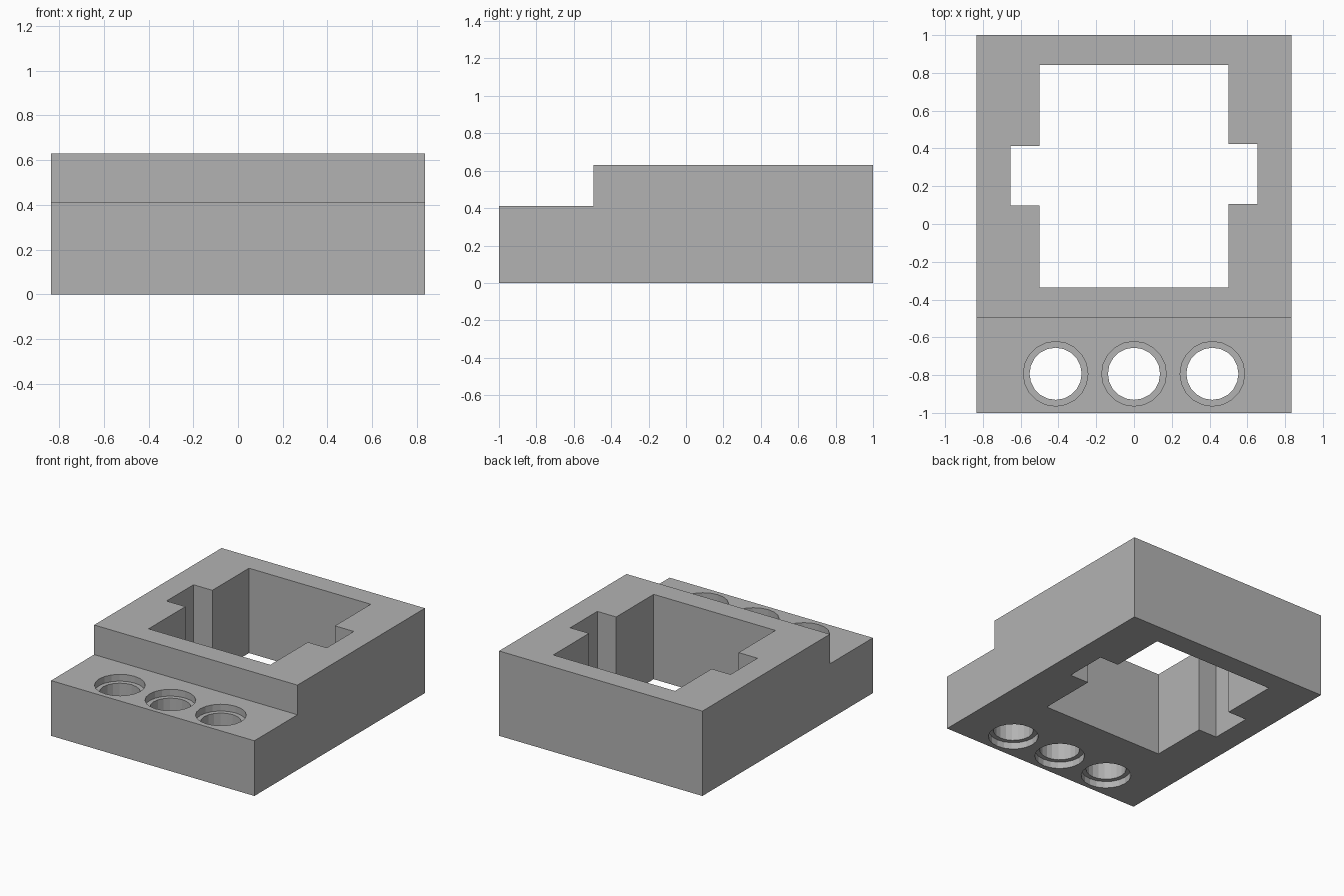
import bpy
import bmesh
from mathutils import Matrix

cube = bpy.data.objects.get("Cube")
if cube:
    bpy.data.objects.remove(cube, do_unlink=True)

HALF_W, HEIGHT, STEP_Z, STEP_Y = 0.835, 0.63, 0.41, -0.495
HOLE_R, BORE_R, BORE_DEPTH, HOLE_Y = 0.138, 0.171, 0.05, -0.793

grey = bpy.data.materials.new("plain grey")
grey.use_nodes = True
colour = (0.45, 0.45, 0.45, 1)
grey.diffuse_color = colour
grey.node_tree.nodes["Principled BSDF"].inputs["Base Color"].default_value = colour


def add_object(name, bm):
    bmesh.ops.recalc_face_normals(bm, faces=bm.faces)
    mesh = bpy.data.meshes.new(name)
    bm.to_mesh(mesh)
    bm.free()
    mesh.materials.append(grey)
    obj = bpy.data.objects.new(name, mesh)
    bpy.context.collection.objects.link(obj)
    return obj


def prism(name, points, sweep):
    """Extrude a closed outline along a vector."""
    bm = bmesh.new()
    face = bm.faces.new([bm.verts.new(p) for p in points])
    top = bmesh.ops.extrude_face_region(bm, geom=[face])["geom"]
    verts = [v for v in top if isinstance(v, bmesh.types.BMVert)]
    bmesh.ops.translate(bm, verts=verts, vec=sweep)
    return add_object(name, bm)


def counterbored_hole(name, x):
    """Revolved cutter: narrow shaft, wider at both ends."""
    rings = [(-0.1, BORE_R), (BORE_DEPTH, BORE_R), (BORE_DEPTH, HOLE_R),
             (STEP_Z - BORE_DEPTH, HOLE_R), (STEP_Z - BORE_DEPTH, BORE_R),
             (STEP_Z + 0.1, BORE_R)]
    outline = [(0, rings[0][0])] + [(r, z) for z, r in rings] + [(0, rings[-1][0])]
    bm = bmesh.new()
    verts = [bm.verts.new((r, 0, z)) for r, z in outline]
    edges = [bm.edges.new(pair) for pair in zip(verts, verts[1:])]
    bmesh.ops.spin(bm, geom=verts + edges, cent=(0, 0, 0), axis=(0, 0, 1),
                   angle=6.283185307, steps=20)
    bmesh.ops.remove_doubles(bm, verts=bm.verts, dist=0.0005)
    bmesh.ops.transform(bm, matrix=Matrix.Translation((x, HOLE_Y, 0)), verts=bm.verts)
    return add_object(name, bm)


# Stepped block, extruded sideways from its side profile
profile = [(-1, 0), (1, 0), (1, HEIGHT), (STEP_Y, HEIGHT), (STEP_Y, STEP_Z), (-1, STEP_Z)]
body = prism("stepped_block", [(-HALF_W, y, z) for y, z in profile], (2 * HALF_W, 0, 0))

# Rectangular opening with a slot in each side wall
opening = [(-0.5, -0.335), (0.5, -0.335), (0.5, 0.105), (0.655, 0.105),
           (0.655, 0.423), (0.5, 0.423), (0.5, 0.843), (-0.5, 0.843),
           (-0.5, 0.413), (-0.655, 0.413), (-0.655, 0.097), (-0.5, 0.097)]
cutters = [prism("opening_cutter", [(x, y, -0.1) for x, y in opening], (0, 0, HEIGHT + 0.2))]

# Row of three counterbored holes through the low step
for label, x in (("right", -0.415), ("middle", 0), ("left", 0.415)):
    cutters.append(counterbored_hole(label + "_hole_cutter", x))

for cutter in cutters:
    cutter.hide_render = True
    cutter.hide_viewport = True
    cutter.display_type = 'WIRE'
    cut = body.modifiers.new(cutter.name, 'BOOLEAN')
    cut.operation = 'DIFFERENCE'
    cut.solver = 'EXACT'
    cut.object = cutter

# Bake the cuts, then remove the cutters
bpy.context.view_layer.update()
evaluated = body.evaluated_get(bpy.context.evaluated_depsgraph_get())
result = bpy.data.meshes.new_from_object(evaluated)
body.modifiers.clear()
body.data = result
for cutter in cutters:
    bpy.data.objects.remove(cutter, do_unlink=True)
